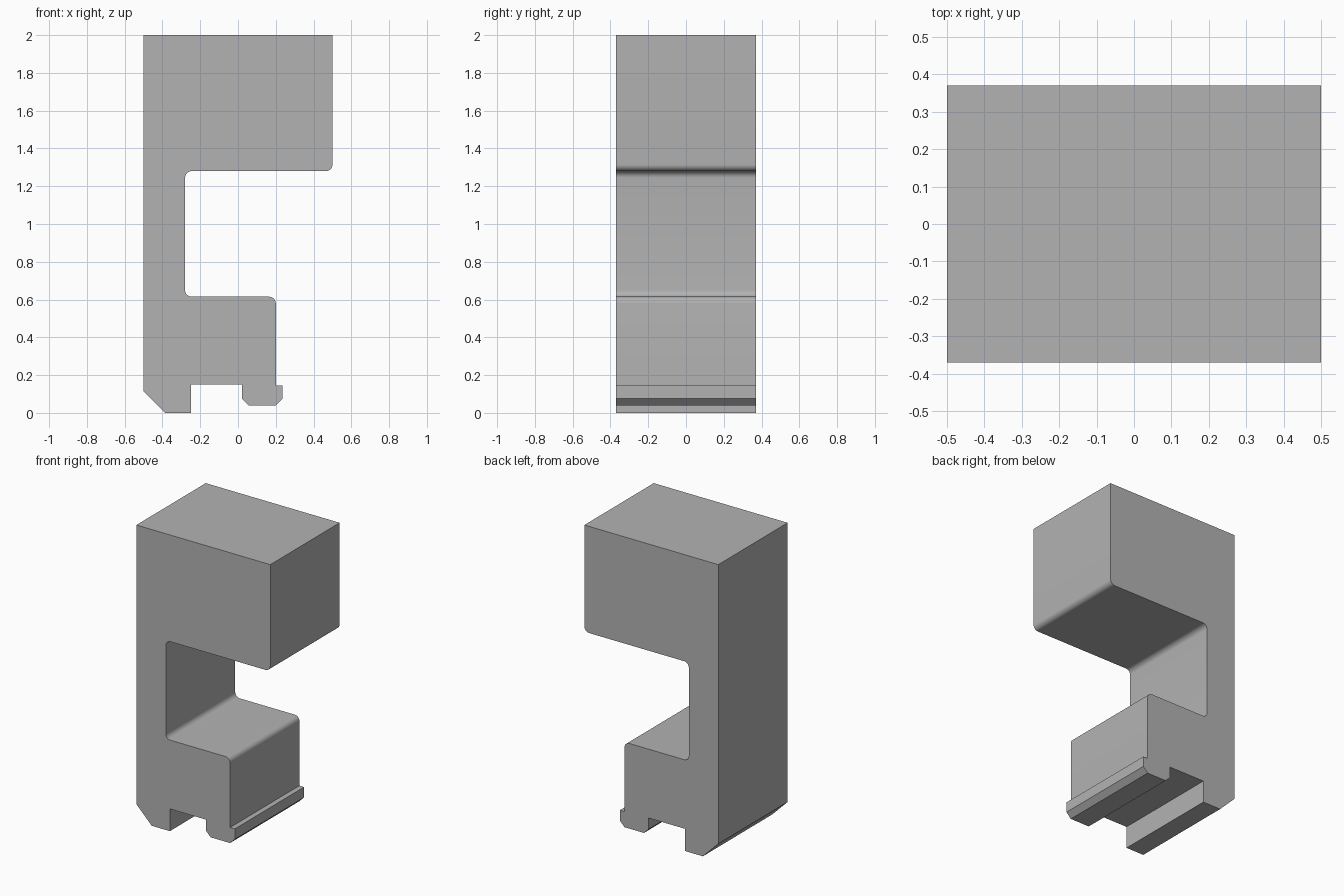
import bpy, bmesh, math
from mathutils import Vector

cube = bpy.data.objects.get("Cube")
if cube:
    bpy.data.objects.remove(cube, do_unlink=True)

HALF_DEPTH = 0.37
R = 0.035          # fillet radius of the rounded corners
STEPS = 8

# Side profile: x, z, fillet radius
profile = [
    (-0.5, 2, 0), (-0.5, 0.115, 0), (-0.385, 0, 0), (-0.25, 0, 0),
    (-0.25, 0.15, 0), (0.02, 0.15, 0), (0.02, 0.075, 0), (0.055, 0.04, 0),
    (0.2, 0.04, 0), (0.235, 0.075, 0), (0.235, 0.145, 0), (0.2, 0.145, 0),
    (0.2, 0.615, R), (-0.28, 0.615, R), (-0.28, 1.28, R), (0.5, 1.28, R),
    (0.5, 2, 0),
]


def rounded(points):
    """Replace each right-angled corner that has a radius with an arc."""
    out = []
    for i, (x, z, r) in enumerate(points):
        p = Vector((x, z))
        if r == 0:
            out.append(p)
            continue
        a = (Vector(points[i - 1][:2]) - p).normalized()
        b = (Vector(points[(i + 1) % len(points)][:2]) - p).normalized()
        centre = p + (a + b) * r
        for k in range(STEPS + 1):
            t = math.pi / 2 * k / STEPS
            out.append(centre - b * r * math.cos(t) - a * r * math.sin(t))
    return out


# Single flat colour
grey = bpy.data.materials.new("light_grey")
grey.use_nodes = True
colour = (0.45, 0.45, 0.45, 1)
grey.diffuse_color = colour
grey.node_tree.nodes["Principled BSDF"].inputs["Base Color"].default_value = colour

# Clip body: extruded profile
bm = bmesh.new()
face = bm.faces.new([bm.verts.new((p.x, -HALF_DEPTH, p.y)) for p in rounded(profile)])
result = bmesh.ops.extrude_face_region(bm, geom=[face])
moved = [g for g in result["geom"] if isinstance(g, bmesh.types.BMVert)]
bmesh.ops.translate(bm, verts=moved, vec=(0, 2 * HALF_DEPTH, 0))
bmesh.ops.recalc_face_normals(bm, faces=bm.faces)
mesh = bpy.data.meshes.new("clip_body")
bm.to_mesh(mesh)
bm.free()
mesh.materials.append(grey)
body = bpy.data.objects.new("clip_body", mesh)
bpy.context.collection.objects.link(body)

# Smooth fillets, sharp corners
bpy.ops.object.select_all(action="DESELECT")
body.select_set(True)
bpy.context.view_layer.objects.active = body
bpy.ops.object.shade_smooth_by_angle(angle=math.radians(30))
